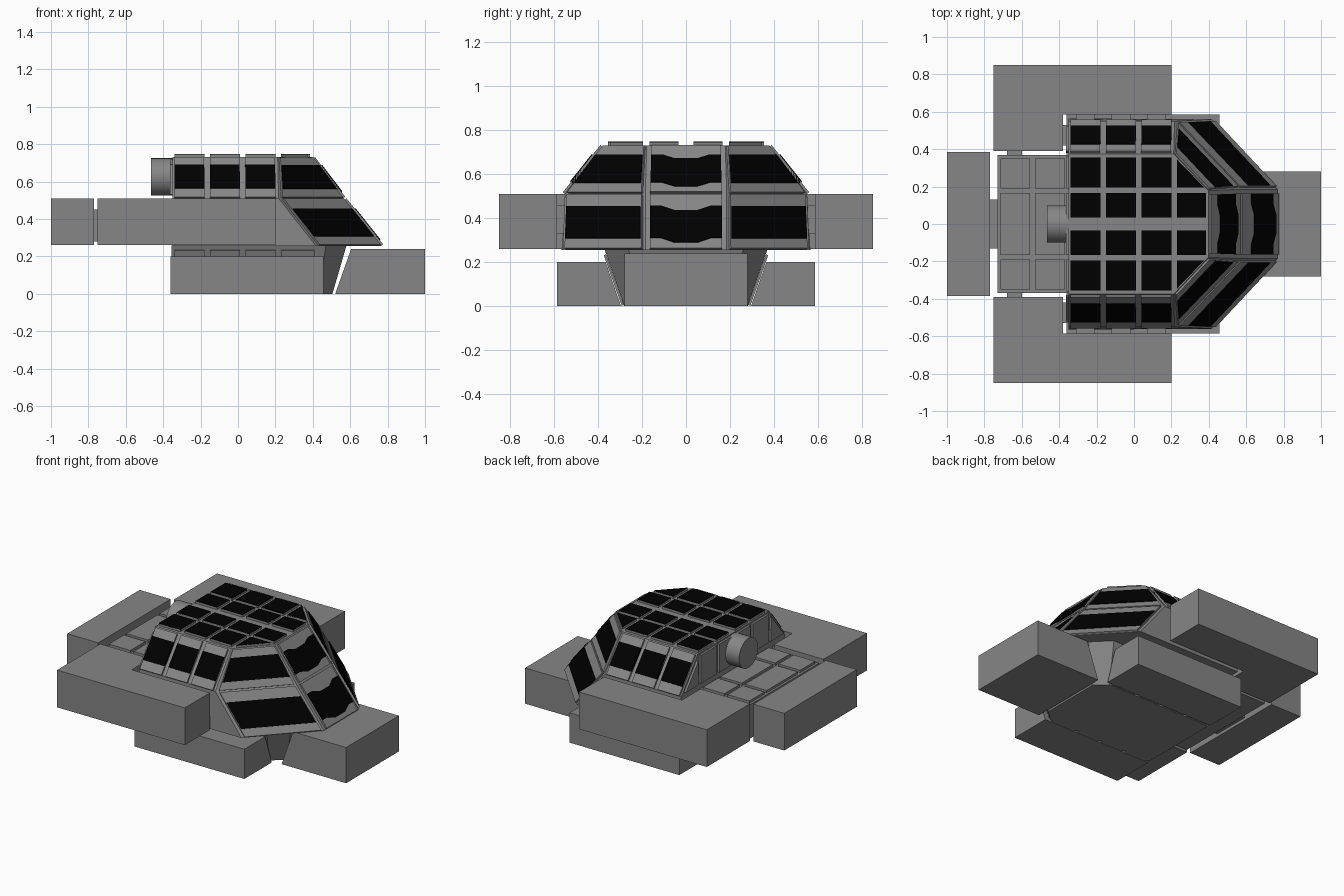
import bpy, bmesh
from mathutils import Vector

if "Cube" in bpy.data.objects:
    bpy.data.objects.remove(bpy.data.objects["Cube"])

black = bpy.data.materials.new("dark_glass")
black.diffuse_color = (0.0, 0.0, 0.0, 1)
black.use_nodes = True
black.node_tree.nodes["Principled BSDF"].inputs["Base Color"].default_value = black.diffuse_color
grey = bpy.data.materials.new("hull_grey")
grey.diffuse_color = (0.24, 0.24, 0.24, 1)
grey.use_nodes = True
grey.node_tree.nodes["Principled BSDF"].inputs["Base Color"].default_value = grey.diffuse_color


def finish(bm, name, mat=grey):
    bmesh.ops.recalc_face_normals(bm, faces=bm.faces)
    me = bpy.data.meshes.new(name)
    bm.to_mesh(me)
    bm.free()
    ob = bpy.data.objects.new(name, me)
    bpy.context.collection.objects.link(ob)
    me.materials.append(mat)
    return ob


def loft(bm, *rings):
    """Closed solid through rings of equal point count."""
    vs = [[bm.verts.new(p) for p in r] for r in rings]
    n = len(vs[0])
    for a, b in zip(vs, vs[1:]):
        for i in range(n):
            j = (i + 1) % n
            bm.faces.new((a[i], a[j], b[j], b[i]))
    bm.faces.new(vs[0])
    bm.faces.new(vs[-1])


def box(bm, x0, x1, y0, y1, z0, z1):
    loft(bm, *[[(x0, y0, z), (x1, y0, z), (x1, y1, z), (x0, y1, z)] for z in (z0, z1)])


def prism(name, outline, z0, z1, mirror=False):
    bm = bmesh.new()
    for s in ((1, -1) if mirror else (1,)):
        loft(bm, *[[(x, s * y, z) for x, y in outline] for z in (z0, z1)])
    return finish(bm, name)


def rect(u0, u1, v0, v1):
    return [(u0, v0), (u1, v0), (u1, v1), (u0, v1)]


def panel(bm, quad, poly, lo, hi, outward, both=True):
    """Raised plate: uv outline laid on a quad, mirrored in y."""
    a, b, c, d = [Vector(p) for p in quad]
    n = (b - a).cross(d - a).normalized()
    if n.dot(Vector(outward)) < 0:
        n = -n
    pts = [(a * (1 - u) + b * u) * (1 - v) + (d * (1 - u) + c * u) * v for u, v in poly]
    for s in ((1, -1) if both else (1,)):
        loft(bm, *[[(q.x, s * q.y, q.z) for q in (p + n * h for p in pts)] for h in (lo, hi)])


# Main hull: three rings lofted
levels = [(0.255, (-0.35, .565), (.418, .56), (.768, .185)),
          (0.51, (-0.35, .55), (.217, .55), (.565, .185)),
          (0.73, (-0.35, .375), (.212, .375), (.397, .178))]
L = [[Vector((x, y, z)) for x, y in pts] for z, *pts in levels]


def flip(p):
    return Vector((p.x, -p.y, p.z))


bm = bmesh.new()
loft(bm, *[r + [flip(p) for p in reversed(r)] for r in L])
finish(bm, "main_hull")

# Raised plates and dark window panels over the dome
plates, glass = bmesh.new(), bmesh.new()
T, G = 0.012, 0.017
cols = [(-0.34, -0.18), (-0.15, 0.01), (0.04, 0.20)]
side = (L[1][0], L[1][1], L[2][1], L[2][0])
for x0, x1 in cols:
    u0, u1 = (x0 + .35) / .565, (x1 + .35) / .565
    panel(plates, side, rect(u0, u1, .0, .97), 0, T, (0, 1, 0.5))
    panel(glass, side, rect(u0, u1, .21, .77), 0, G, (0, 1, 0.5))

# Diagonal corner facets, upper and lower
for lo, hi in ((1, 2), (0, 1)):
    g0, g1 = (.20, .77) if lo else (.18, .75)
    q = (L[lo][1], L[lo][2], L[hi][2], L[hi][1])
    panel(plates, q, rect(.04, .97, .01, .97), 0, T, (1, 1, 0.5))
    panel(glass, q, rect(.05, .96, g0, g1), 0, G, (1, 1, 0.5))
    # Centre front facet with stepped window edges
    q = (flip(L[lo][2]), L[lo][2], L[hi][2], flip(L[hi][2]))
    panel(plates, q, rect(.06, .94, .01, .97), 0, T, (1, 0, 0.5), False)
    us = (.06, .2, .36, .64, .8, .94)
    dip = (0, 0, .08, .08, 0, 0)
    wave = [(u, g0 - d) for u, d in zip(us, dip)] + \
           [(u, g1 - d) for u, d in reversed(list(zip(us, dip)))]
    panel(glass, q, wave, 0, G, (1, 0, 0.5), False)

# Roof panels
roof = ((0, 0, .73), (1, 0, .73), (1, 1, .73), (0, 1, .73))
for x0, x1 in cols + [(.23, .385)]:
    rows = [rect(x0, x1, .035, .165)]
    rows.append(rect(x0, x1, .195, .355) if x1 < .3
                else [(.23, .195), (.375, .195), (.23, .345)])
    for r in rows:
        panel(plates, roof, r, 0, .014, (0, 0, 1))
        panel(glass, roof, r, .01, .017, (0, 0, 1))

# Rear bulkhead plates and lower flank plates
back = ((-.35, 0, 0), (-.35, 1, 0), (-.35, 1, 1), (-.35, 0, 1))
panel(plates, back, rect(.19, .36, .53, .72), 0, .014, (-1, 0, 0))
panel(plates, back, [(.38, .53), (.52, .53), (.39, .69)], 0, .014, (-1, 0, 0))
panel(plates, back, rect(-.165, .165, .53, .72), 0, .014, (-1, 0, 0), False)
flank = ((0, .28, 0), (1, .28, 0), (1, .365, .24), (0, .365, .24))
for x0, x1 in cols + [(.23, .41)]:
    panel(plates, flank, rect(x0, x1, .02, .98), 0, .011, (0, 1, 0))
finish(plates, "hull_plates")
finish(glass, "window_panels", black)

# Lower body, flaring upward with chamfered front corners
bm = bmesh.new()
rings = []
for z, pts in ((0, [(-.355, .28), (.43, .28), (.505, .21)]),
               (.258, [(-.355, .37), (.47, .37), (.58, .26)])):
    rings.append([(x, y, z) for x, y in pts] + [(x, -y, z) for x, y in reversed(pts)])
loft(bm, *rings)
finish(bm, "lower_body")

# Lower side pods with slanted inner faces
bm = bmesh.new()
for s in (1, -1):
    loft(bm, *[[(x, s * .585, 0), (x, s * .295, 0), (x, s * .365, .2), (x, s * .585, .2)]
               for x in (-.36, .457)])
finish(bm, "lower_side_pods")

# Front pod with slanted inner face
bm = bmesh.new()
loft(bm, *[[(1, y, 0), (.52, y, 0), (.605, y, .24), (1, y, .24)] for y in (-.28, .28)])
finish(bm, "front_pod")

# L-shaped side pods and rear pod
prism("side_pods", [(-.75, .85), (-.75, .39), (-.38, .39), (-.38, .585), (.2, .585), (.2, .85)],
      .26, .51, True)
prism("rear_pod", rect(-1, -.77, -.385, .385), .26, .51)

# Rear deck with raised tiles
prism("rear_deck", rect(-.73, -.345, -.37, .37), .26, .487)
bm = bmesh.new()
for x0, x1 in ((-.715, -.555), (-.53, -.37)):
    for y0, y1 in ((-.35, -.19), (-.165, .165), (.19, .35)):
        box(bm, x0, x1, y0, y1, .48, .503)
finish(bm, "deck_tiles")

# Small connectors joining pods to the hull
bm = bmesh.new()
box(bm, -.78, -.72, -.13, .13, .28, .45)
for s in (1, -1):
    box(bm, -.68, -.6, s * .36, s * .395, .3, .45)
    box(bm, -.385, -.345, s * .42, s * .53, .3, .48)
    for x in (-.26, -.07, .12):
        box(bm, x - .05, x + .05, s * .54, s * .59, .33, .46)
finish(bm, "connectors")

# Rear round hatch
bpy.ops.mesh.primitive_cylinder_add(vertices=32, radius=.1, depth=.125,
                                    location=(-.4025, 0, .625), rotation=(0, 1.570796, 0))
bpy.context.object.name = "rear_hatch"
bpy.context.object.data.materials.append(grey)
bpy.ops.object.shade_smooth_by_angle()
